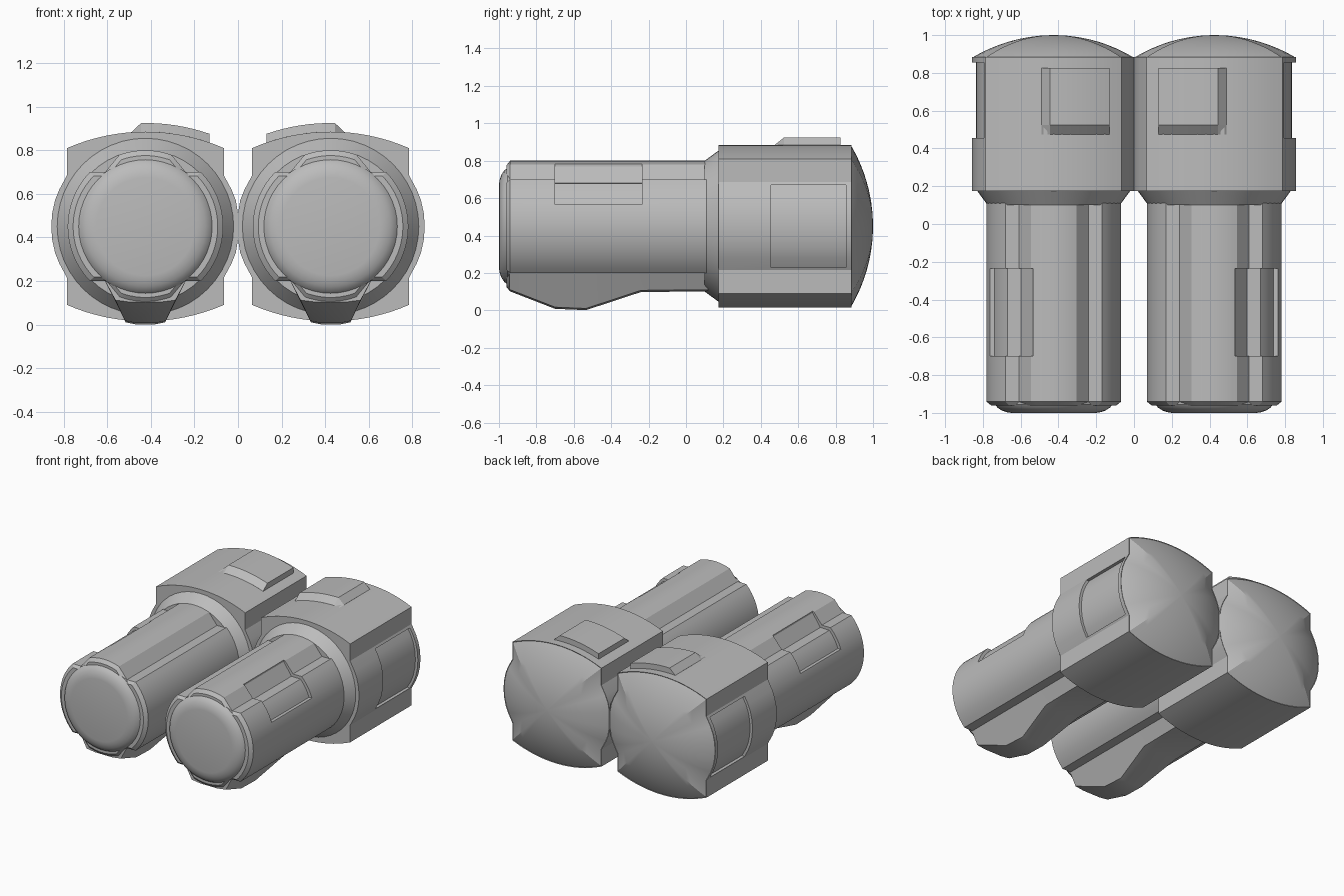
import bpy, bmesh, math

CX, CZ = 0.425, 0.45      # axis of one pod; the other pod is mirrored

cube = bpy.data.objects.get("Cube")
if cube:
    bpy.data.objects.remove(cube, do_unlink=True)

grey = bpy.data.materials.new("plain grey")
grey.use_nodes = True
grey.diffuse_color = (0.5, 0.5, 0.5, 1)
grey.node_tree.nodes["Principled BSDF"].inputs["Base Color"].default_value = (0.5, 0.5, 0.5, 1)


def loft(name, sections):
    """Skin a list of (y, outline) sections, outlines being (x, z) from the pod axis."""
    bm = bmesh.new()
    rings = [[bm.verts.new((CX + x, y, CZ + z)) for x, z in pts] for y, pts in sections]
    n = len(rings[0])
    for a, b in zip(rings, rings[1:]):
        for i in range(n):
            j = (i + 1) % n
            bm.faces.new((a[i], a[j], b[j], b[i]))
    bm.faces.new(rings[0])
    bm.faces.new(rings[-1])
    bmesh.ops.recalc_face_normals(bm, faces=bm.faces)
    mesh = bpy.data.meshes.new(name)
    bm.to_mesh(mesh)
    bm.free()
    mesh.materials.append(grey)
    obj = bpy.data.objects.new(name, mesh)
    bpy.context.collection.objects.link(obj)
    return obj


def activate(obj):
    bpy.ops.object.select_all(action='DESELECT')
    obj.select_set(True)
    bpy.context.view_layer.objects.active = obj


def carve(obj, cutter):
    mod = obj.modifiers.new("pocket", 'BOOLEAN')
    mod.operation = 'DIFFERENCE'
    mod.solver = 'EXACT'
    mod.object = cutter
    activate(obj)
    bpy.ops.object.modifier_apply(modifier=mod.name)
    bpy.data.objects.remove(cutter, do_unlink=True)


def finish(obj):
    activate(obj)
    bpy.ops.object.shade_smooth_by_angle(angle=math.radians(25))
    mod = obj.modifiers.new("mirror", 'MIRROR')
    mod.use_mirror_merge = False


def scaled(pts, s):
    return [(x * s, z * s) for x, z in pts]


def circle(r, n=48):
    return [(r * math.cos(math.tau * i / n), r * math.sin(math.tau * i / n)) for i in range(n)]


def arc(r, a0, a1, n):
    angles = [math.radians(a0 + (a1 - a0) * i / n) for i in range(n + 1)]
    return [(r * math.cos(a), r * math.sin(a)) for a in angles]


def four_way(quarter):
    """Mirror an outline running from the +x axis to the +z axis into a full loop."""
    half = quarter + [(-x, z) for x, z in reversed(quarter[:-1])]
    return half + [(x, -z) for x, z in reversed(half[1:-1])]


def roof(x):
    return math.sqrt(0.9 ** 2 - x * x) - 0.465


# Rear housing: arched top and bottom, bulged sides, domed back
bulge = [(0.432, 0), (0.428, 0.06), (0.415, 0.12), (0.395, 0.17), (0.36, 0.235)]
steps = [0.36 * (1 - i / 8) for i in range(9)]
housing_outline = four_way(bulge + [(x, roof(x)) for x in steps])
housing_outline = [(max(x, -CX), z) for x, z in housing_outline]
sections = [(0.175, housing_outline), (0.885, housing_outline)]
radius = 0.83
for i in range(1, 12):
    s = math.cos(math.pi / 2 * i / 11.2)
    y = 1 - radius + math.sqrt(radius ** 2 - (s * 0.43) ** 2)
    sections.append((y, scaled(housing_outline, s)))
housing = loft("rear_housing", sections)

# Shallow pocket on the outer side of the housing
side = [(x - 0.02, z) for x, z in bulge]
side[-1] = (0.345, 0.22)
pocket = side[::-1] + [(x, -z) for x, z in side[1:]] + [(0.6, -0.22), (0.6, 0.22)]
carve(housing, loft("side_cutter", [(0.455, pocket), (0.855, pocket)]))
finish(housing)

# Raised plate on the roof, sloped at its front and outer edges
xs = [-0.295 + 0.315 * i / 8 for i in range(9)]


def plate(height):
    top = [(x, roof(x) + height) for x in xs] + [(0.065, roof(0.065))]
    return top + [(0.065, 0.33), (-0.295, 0.33)]


finish(loft("roof_plate", [(0.475, plate(0)), (0.525, plate(0.04)), (0.825, plate(0.04))]))

# Cone joining housing and barrel
finish(loft("cone_collar", [(0.1, circle(0.35)), (0.175, circle(0.405)), (0.2, circle(0.405))]))

# Barrel with four lengthwise notches and a bevelled front rim
barrel_outline = four_way(arc(0.357, 0, 44.5, 8) + [(0.185, 0.25)] + arc(0.35, 70, 90, 5))
barrel = loft("barrel", [(-0.96, scaled(barrel_outline, 0.93)),
                         (-0.94, barrel_outline), (0.13, barrel_outline)])

# Recessed panel in the upper outer notch of the barrel
panel = arc(0.335, 20, 43, 5) + [(0.172, 0.23), (0.11, 0.32), (0.11, 0.5), (0.5, 0.5), (0.5, 0.115)]
carve(barrel, loft("panel_cutter", [(-0.7, panel), (-0.235, panel)]))
finish(barrel)

# Rounded front cap
cap = [(-1, 0.225), (-0.996, 0.25), (-0.987, 0.275), (-0.972, 0.298), (-0.955, 0.31), (-0.92, 0.31)]
finish(loft("front_cap", [(y, circle(r)) for y, r in cap]))


# Keel under the barrel
def keel(depth):
    w = 0.185 - (depth - 0.25) * 0.47
    return [(-0.185, -0.25), (-w, -depth + 0.012), (-w / 2, -depth + 0.003),
            (w / 2, -depth + 0.003), (w, -depth + 0.012), (0.185, -0.25)]


finish(loft("keel", [(y, keel(d)) for y, d in
                     ((-0.945, 0.35), (-0.7, 0.445), (-0.535, 0.452), (-0.24, 0.355), (0.12, 0.352))]))
